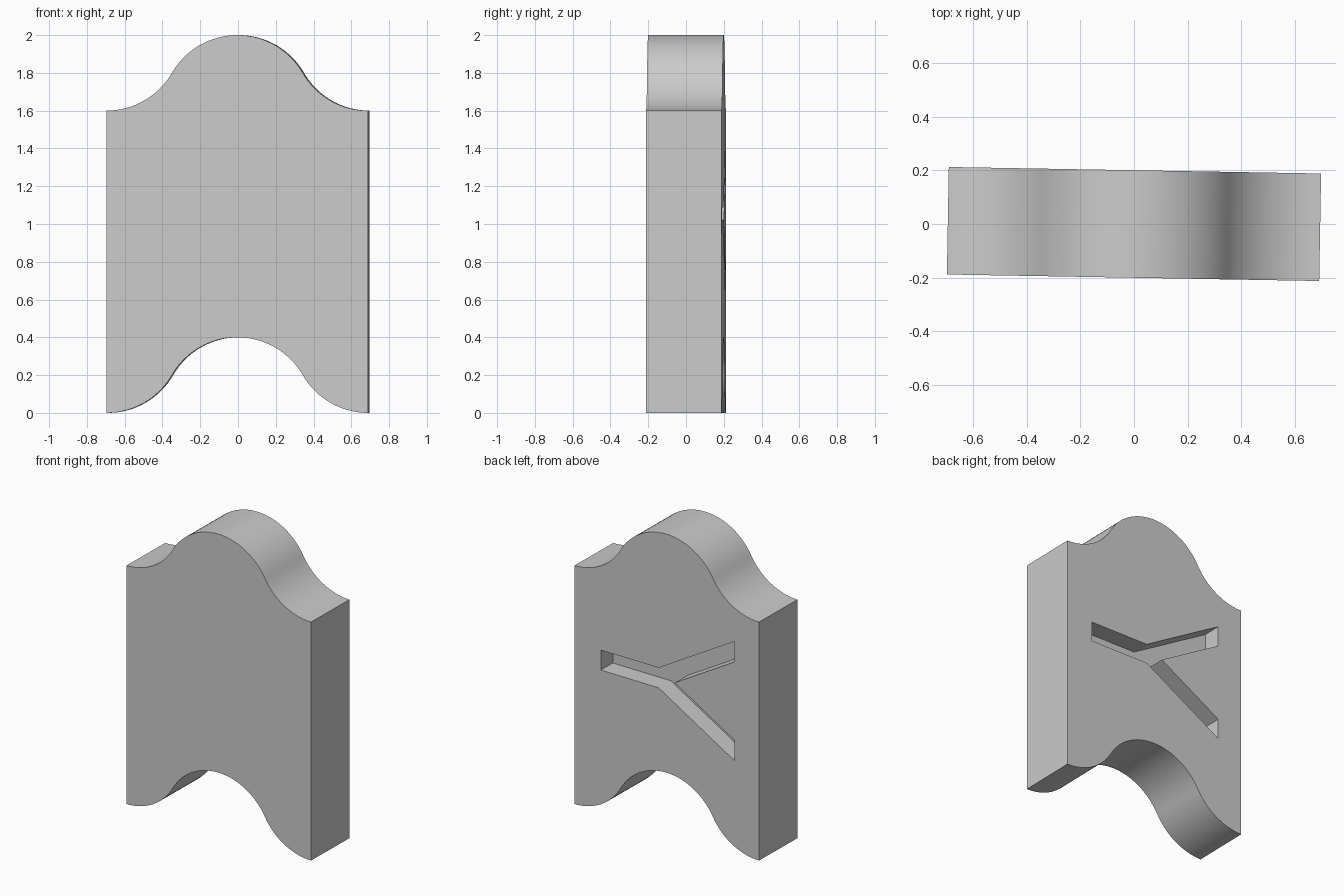
import bpy, bmesh
from math import sin, cos, pi, radians, tan

cube = bpy.data.objects.get("Cube")
if cube:
    bpy.data.objects.remove(cube, do_unlink=True)

stone = bpy.data.materials.new("light_grey")
stone.use_nodes = True
stone.diffuse_color = (0.6, 0.6, 0.6, 1)
stone.node_tree.nodes["Principled BSDF"].inputs["Base Color"].default_value = (0.6, 0.6, 0.6, 1)


def prism(name, outline, y0, y1):
    """Extrude an (x, z) outline along y."""
    bm = bmesh.new()
    face = bm.faces.new([bm.verts.new((x, y0, z)) for x, z in outline])
    grown = bmesh.ops.extrude_face_region(bm, geom=[face])
    for v in grown["geom"]:
        if isinstance(v, bmesh.types.BMVert):
            v.co.y = y1
    bmesh.ops.recalc_face_normals(bm, faces=bm.faces)
    mesh = bpy.data.meshes.new(name)
    bm.to_mesh(mesh)
    bm.free()
    mesh.materials.append(stone)
    obj = bpy.data.objects.new(name, mesh)
    bpy.context.collection.objects.link(obj)
    return obj


# Wave edge: two 60 degree arcs up to the crest, mirrored
RADIUS, STEPS = 0.4, 16
half_width = 2 * RADIUS * sin(pi / 3)
rise = []
for i in range(STEPS + 1):
    a = pi / 3 * i / STEPS
    rise.append((-half_width + RADIUS * sin(a), RADIUS * (1 - cos(a))))
for i in range(STEPS - 1, -1, -1):
    a = pi / 3 * i / STEPS
    rise.append((-RADIUS * sin(a), RADIUS * cos(a)))
wave = rise + [(-x, z) for x, z in reversed(rise[:-1])]

# Tile body
tile = prism("wave_tile", wave + [(x, z + 1.6) for x, z in reversed(wave)], -0.2, 0.2)

# Forked groove in the back, symmetric about its stem
MID, HALF, TIP = 1.02, 0.067, -0.51
slope = tan(radians(30.3))
bend, crotch = 0.06, -0.06
upper = [(0.495, HALF), (bend, HALF), (TIP, HALF + (bend - TIP) * slope),
         (TIP, (crotch - TIP) * slope)]
fork = upper + [(crotch, 0)] + [(x, -z) for x, z in reversed(upper)]
cutter = prism("groove_cutter", [(x, MID + z) for x, z in fork], 0.075, 0.3)
cutter.hide_render = True

cut = tile.modifiers.new("groove", "BOOLEAN")
cut.operation, cut.solver, cut.object = "DIFFERENCE", "EXACT", cutter
bpy.ops.object.select_all(action="DESELECT")
bpy.context.view_layer.objects.active = tile
tile.select_set(True)
bpy.ops.object.modifier_apply(modifier="groove")
bpy.data.objects.remove(cutter, do_unlink=True)

# Smooth waves, sharp corners, slight turn of the whole tile
bpy.ops.object.shade_smooth_by_angle(angle=radians(25))
tile.rotation_euler.z = radians(-1)
